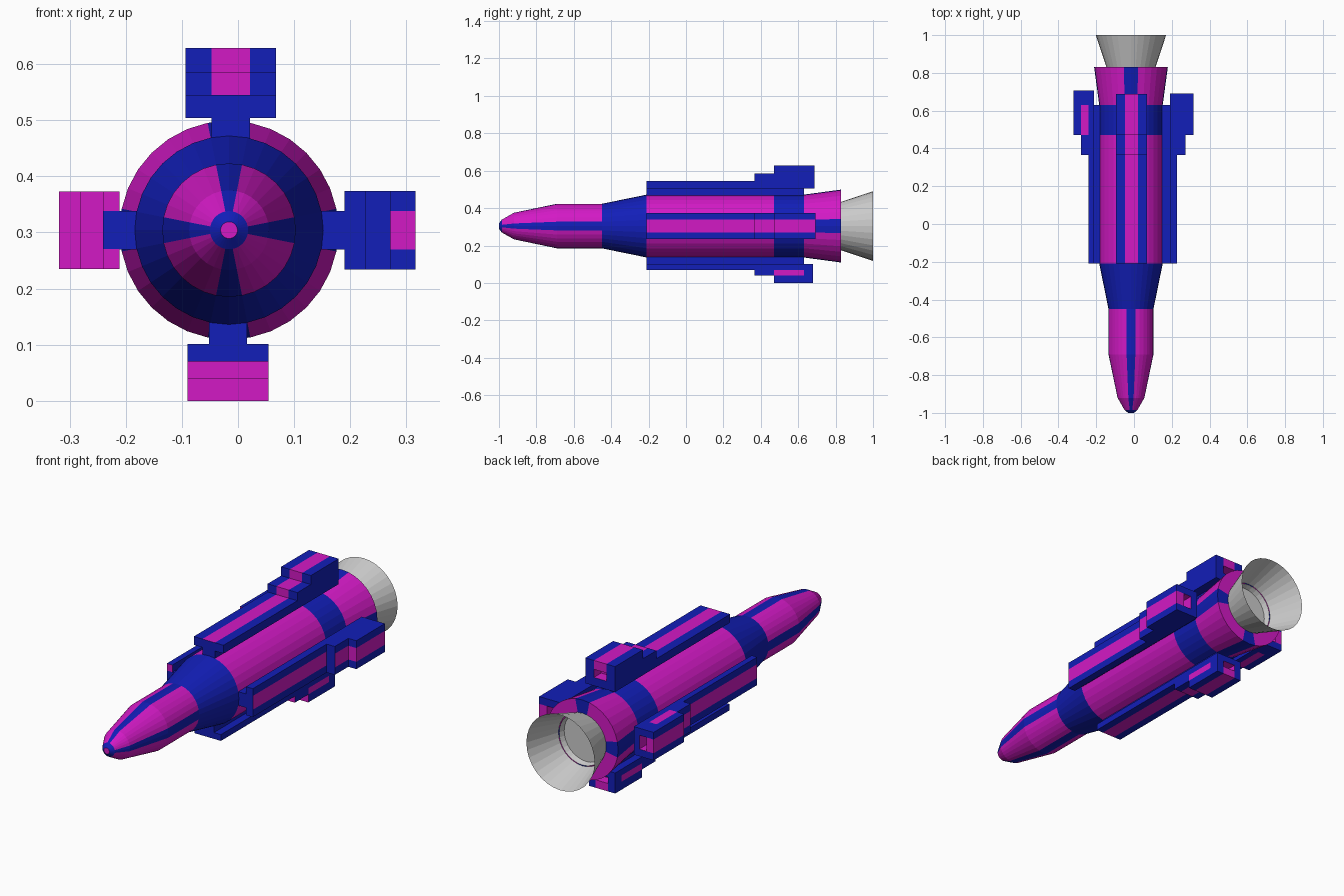
import bpy, bmesh
from math import sin, cos, pi

if "Cube" in bpy.data.objects:
    bpy.data.objects.remove(bpy.data.objects["Cube"])

CX, CZ, SIDES = -0.016, 0.304, 32


def material(name, rgb):
    m = bpy.data.materials.new(name)
    m.diffuse_color = (*rgb, 1)
    m.use_nodes = True
    m.node_tree.nodes["Principled BSDF"].inputs["Base Color"].default_value = m.diffuse_color
    return m


MAGENTA, BLUE = 0, 1
paints = [material("magenta", (0.65, 0.01, 0.56)),
          material("blue", (0.006, 0.013, 0.48))]


def finish(bm, name, mats=()):
    bmesh.ops.remove_doubles(bm, verts=bm.verts, dist=1e-5)
    bmesh.ops.recalc_face_normals(bm, faces=bm.faces)
    me = bpy.data.meshes.new(name)
    bm.to_mesh(me)
    bm.free()
    for m in mats:
        me.materials.append(m)
    ob = bpy.data.objects.new(name, me)
    bpy.context.collection.objects.link(ob)
    return ob


def lathe(name, profile, paint=None, cap=True):
    """Revolve (y, radius) points about the long axis; paint(band, side) picks a colour."""
    bm = bmesh.new()
    rings = [[bm.verts.new((CX + r * sin(2 * pi * s / SIDES), y,
                            CZ + r * cos(2 * pi * s / SIDES)))
              for s in range(SIDES)] for y, r in profile]
    for b in range(len(rings) - 1):
        for s in range(SIDES):
            t = (s + 1) % SIDES
            f = bm.faces.new((rings[b][s], rings[b][t], rings[b + 1][t], rings[b + 1][s]))
            f.material_index = paint(b, s) if paint else 0
    if cap:
        bm.faces.new(rings[0])
    return finish(bm, name, paints if paint else ())


# Fuselage: nose, blue taper, main tube, blue band, flared tail, rear ring
hull = [(-1, 0.015), (-0.985, 0.034), (-0.92, 0.071), (-0.69, 0.119), (-0.45, 0.119),
        (-0.21, 0.168), (0.47, 0.168), (0.63, 0.168), (0.83, 0.195), (0.83, 0.126)]


def hull_paint(band, side):
    if band in (0, 4, 6):
        return BLUE
    stripe = side % 8 in (0, 7)      # two facets at each quarter
    return BLUE if stripe and band != 5 else MAGENTA


lathe("fuselage", hull, hull_paint)

# Engine bell: open cone with a disc at its throat
lathe("engine_bell", [(0.80, 0.12), (1.0, 0.186)])


def pod(name, angle, radii, half_width, rear, low, front_layer, shift=0.0):
    """Stepped side pod: neck, rail and two raised steps, three columns wide."""
    ys = [-0.21, 0.365, 0.47, 0.63, rear]
    ls = [-half_width, -0.034, 0.034, half_width]
    grid = (ls, ys, radii)

    def solid(i, j, k):
        if not (0 <= i < 3 and 0 <= j < 4 and 0 <= k < 4):
            return False
        if k == 0:
            return i == 1 and j < 3              # neck
        if (i, j, k) == (1, 3, 2):
            return False                         # rear socket
        return j >= k - 1                        # rail, then steps

    def colour(i, j, k, axis, d):
        centre = i == 1
        if axis == 2:
            hot = centre and (k >= 2 or (k == 1 and d > 0))
        elif axis == 1 and d < 0:
            hot = (k >= front_layer and (centre or low)) or \
                  (k == 1 and not centre and front_layer == 1)
            if front_layer == 1 and k == 1 and centre:
                hot = False
        elif axis == 1:
            hot = centre and k >= 2
        else:
            inner = i + d == 1
            hot = k == 2 and (inner or (low and j == 2))
        return MAGENTA if hot else BLUE

    bm = bmesh.new()
    ca, sa = cos(angle), sin(angle)
    for cell in [(i, j, k) for i in range(3) for j in range(4) for k in range(4)]:
        if not solid(*cell):
            continue
        for axis in range(3):
            for d in (-1, 1):
                near = list(cell)
                near[axis] += d
                if solid(*near):
                    continue
                u, v = [a for a in range(3) if a != axis]
                corners = []
                for du, dv in ((0, 0), (1, 0), (1, 1), (0, 1)):
                    n = list(cell)
                    n[axis] += d > 0
                    n[u] += du
                    n[v] += dv
                    l, y, r = (grid[a][n[a]] for a in range(3))
                    l += shift
                    corners.append(bm.verts.new((CX + l * ca + r * sa, y,
                                                 CZ - l * sa + r * ca)))
                f = bm.faces.new(corners)
                f.material_index = colour(*cell, axis, d)
    return finish(bm, name, paints)


# Four pods around the tube
pod("top_pod", 0, [0.155, 0.200, 0.241, 0.281, 0.325], 0.081, 0.687, False, 2, 0.003)
pod("right_pod", pi / 2, [0.155, 0.206, 0.244, 0.288, 0.332], 0.070, 0.692, False, 3)
pod("bottom_pod", pi, [0.155, 0.203, 0.234, 0.265, 0.304], 0.072, 0.68, True, 2, 0.002)
pod("left_pod", 3 * pi / 2, [0.155, 0.195, 0.225, 0.265, 0.303], 0.069, 0.708, True, 1)
